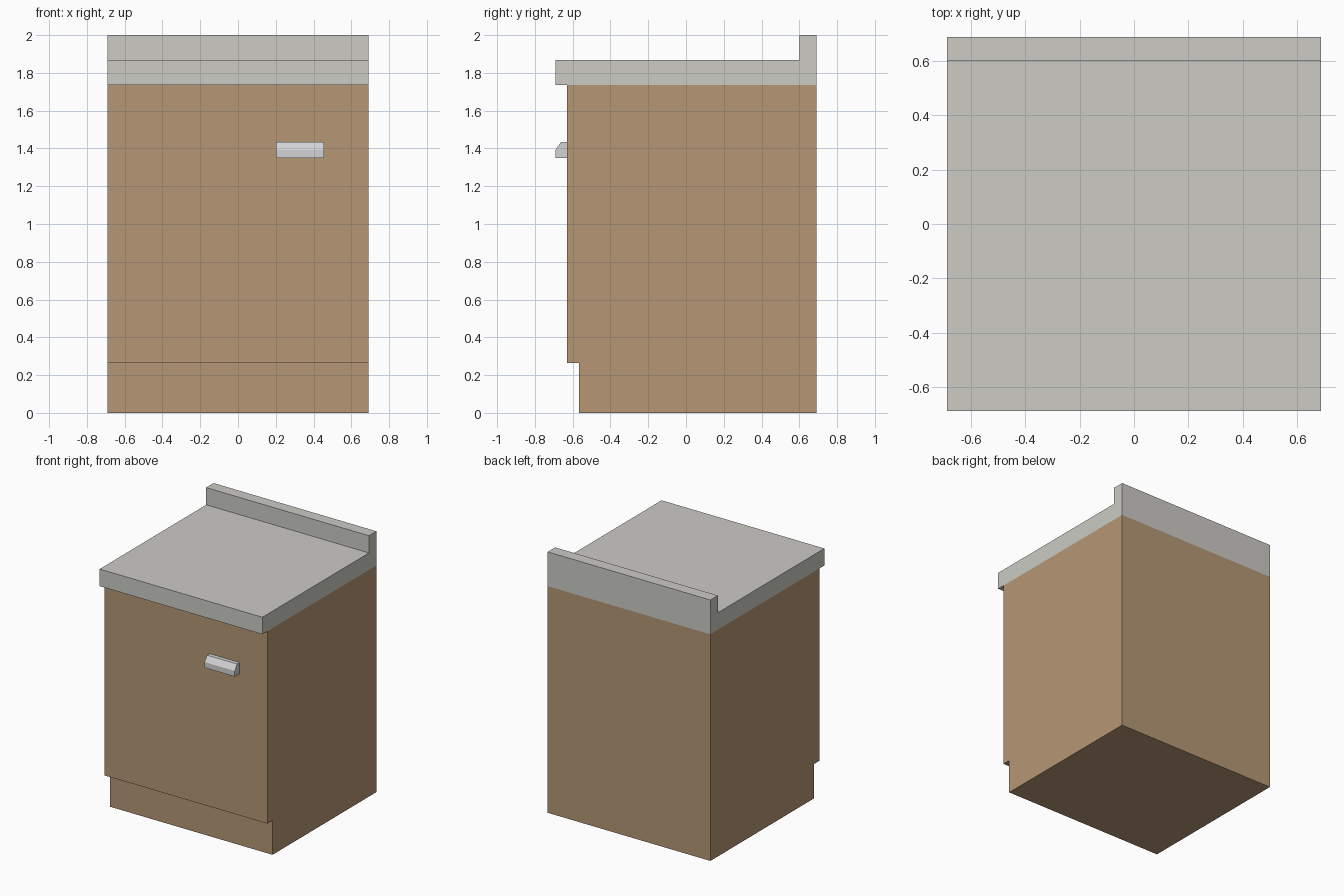
import bpy, bmesh

if "Cube" in bpy.data.objects:
    bpy.data.objects.remove(bpy.data.objects["Cube"])


def material(name, rgb):
    """Flat material from an sRGB 0-255 colour."""
    lin = [((c / 255 + 0.055) / 1.055) ** 2.4 for c in rgb]
    m = bpy.data.materials.new(name)
    m.diffuse_color = (*lin, 1)
    m.use_nodes = True
    m.node_tree.nodes["Principled BSDF"].inputs["Base Color"].default_value = m.diffuse_color
    return m


def extrude_profile(name, profile, x0, x1, mat):
    """Extrude a (y, z) side profile along x into a closed solid."""
    bm = bmesh.new()
    face = bm.faces.new([bm.verts.new((x0, y, z)) for y, z in profile])
    out = bmesh.ops.extrude_face_region(bm, geom=[face])
    verts = [g for g in out["geom"] if isinstance(g, bmesh.types.BMVert)]
    bmesh.ops.translate(bm, verts=verts, vec=(x1 - x0, 0, 0))
    bmesh.ops.recalc_face_normals(bm, faces=bm.faces)
    mesh = bpy.data.meshes.new(name)
    bm.to_mesh(mesh)
    bm.free()
    mesh.materials.append(mat)
    ob = bpy.data.objects.new(name, mesh)
    bpy.context.collection.objects.link(ob)
    return ob


wood = material("wood", (182, 151, 117))
stone = material("worktop_grey", (204, 203, 197))
metal = material("handle_metal", (210, 212, 213))

W = 0.69       # half width and half depth
TOP = 1.737    # cabinet top / worktop underside

# Cabinet body with recessed kick plate at the front
extrude_profile("cabinet", [(-0.567, 0), (W, 0), (W, TOP), (-0.63, TOP),
                            (-0.63, 0.263), (-0.567, 0.263)], -W, W, wood)

# Worktop with front overhang and raised back lip
extrude_profile("worktop", [(-W, TOP), (W, TOP), (W, 2.0), (0.6, 2.0),
                            (0.6, 1.868), (-W, 1.868)], -W, W, stone)

# Chamfered door handle
extrude_profile("handle", [(-0.63, 1.35), (-0.63, 1.435), (-0.661, 1.435),
                           (-W, 1.393), (-W, 1.35)], 0.2, 0.455, metal)
